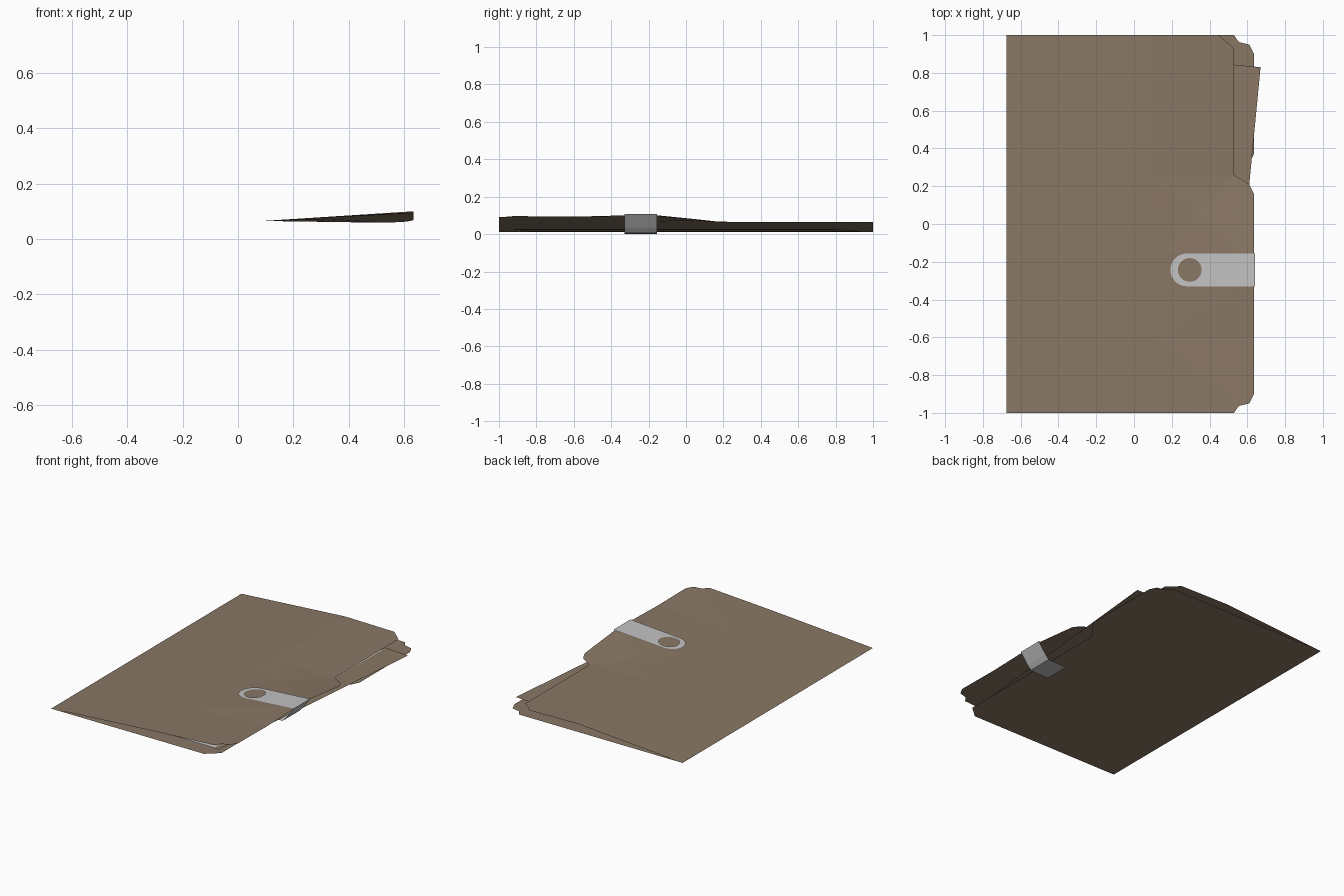
import bpy, bmesh, math
from mathutils import Vector

if "Cube" in bpy.data.objects:
    bpy.data.objects.remove(bpy.data.objects["Cube"])


def material(name, rgb):
    m = bpy.data.materials.new(name)
    m.diffuse_color = (*rgb, 1)
    m.use_nodes = True
    m.node_tree.nodes["Principled BSDF"].inputs["Base Color"].default_value = m.diffuse_color
    return m


BROWN = material("brown card", (0.25, 0.185, 0.13))
GREY = material("light grey", (0.54, 0.54, 0.54))


def finish(bm, name, mat):
    mesh = bpy.data.meshes.new(name)
    bm.to_mesh(mesh)
    bm.free()
    mesh.materials.append(mat)
    ob = bpy.data.objects.new(name, mesh)
    bpy.context.collection.objects.link(ob)
    return ob


def sheet(name, outline, height, mat, x_cuts=(), y_cuts=()):
    """Thin sheet: flat outline, creased along cut lines, then lifted."""
    bm = bmesh.new()
    bm.faces.new([bm.verts.new((x, y, 0)) for x, y in outline])
    bm.normal_update()
    if bm.faces[:][0].normal.z < 0:
        bmesh.ops.reverse_faces(bm, faces=bm.faces[:])
    bmesh.ops.triangulate(bm, faces=bm.faces[:])
    for axis, cuts in (((1, 0, 0), x_cuts), ((0, 1, 0), y_cuts)):
        for c in cuts:
            geom = bm.verts[:] + bm.edges[:] + bm.faces[:]
            bmesh.ops.bisect_plane(bm, geom=geom, plane_co=Vector(axis) * c,
                                   plane_no=axis)
    for v in bm.verts:
        v.co.z = height(v.co.x, v.co.y)
    bmesh.ops.triangulate(bm, faces=bm.faces[:])
    return finish(bm, name, mat)


SPINE, BEND, EDGE = -0.675, 0.09, 0.635
# lift of the top cover's free edge along y
LIFT = [(-1, 0.032), (-0.6, 0.028), (-0.33, 0.035), (-0.15, 0.035),
        (0.05, 0.015), (0.25, -0.007), (1, -0.008)]


def lift(y):
    for (a, p), (b, q) in zip(LIFT, LIFT[1:]):
        if y <= b:
            return p + (q - p) * (y - a) / (b - a)
    return LIFT[-1][1]


def top_height(x, y):
    if x <= BEND:
        return 0.012 + 0.053 * (x - SPINE) / (BEND - SPINE)
    return 0.065 + lift(y) * (x - BEND) / (EDGE - BEND)


# top cover: long tab at the front, cut back behind
sheet("top_cover", [
    (SPINE, -1), (0.53, -1), (0.555, -0.963), (0.61, -0.95), (EDGE, -0.9),
    (EDGE, 0.16), (0.61, 0.21), (0.53, 0.26), (0.53, 0.93), (0.45, 1),
    (SPINE, 1)], top_height, BROWN, (BEND,), [y for y, _ in LIFT[1:-1]])

# bottom cover: tab at the back, cut back in front
sheet("bottom_cover", [
    (SPINE, -1), (0.45, -1), (0.53, -0.93), (0.53, 0.22), (0.56, 0.27),
    (0.61, 0.32), (EDGE, 0.37), (EDGE, 0.9), (0.61, 0.95), (0.555, 0.963),
    (0.53, 1), (SPINE, 1)], lambda x, y: 0.012, BROWN)


# inner sheets, slightly turned inside the folder
def turned(corner, width, length, angle):
    u = Vector((-math.cos(angle), math.sin(angle)))
    w = Vector((-math.sin(angle), -math.cos(angle)))
    c = Vector(corner)
    return [c, c + u * width, c + u * width + w * length, c + w * length]


TURN = math.radians(5.5)
sheet("inner_divider", turned((0.67, 0.83), 1.1, 1.76, TURN),
      lambda x, y: 0.019 + 0.01 * x, BROWN)
sheet("loose_paper", turned((0.50, 0.80), 0.95, 1.72, math.radians(1)),
      lambda x, y: 0.022 + 0.01 * x, GREY)

# clasp: pierced rounded strap on top, wrapping round the open edge
Y0, HALF, XR = -0.243, 0.087, 0.64
bm = bmesh.new()


def strap_vert(x, y):
    return bm.verts.new((x, y, 0.069 + 0.037 * (x - BEND) / (EDGE - BEND)))


def loop(points):
    vs = [strap_vert(*p) for p in points]
    return vs, [bm.edges.new((a, b)) for a, b in zip(vs, vs[1:] + vs[:1])]


arc = [(0.28 - HALF * math.sin(t), Y0 + HALF * math.cos(t))
       for t in (math.pi * i / 16 for i in range(17))]
rim, e1 = loop([(XR, Y0 + HALF)] + arc + [(XR, Y0 - HALF)])
_, e2 = loop([(0.295 + 0.063 * math.cos(t), Y0 + 0.063 * math.sin(t))
              for t in (math.tau * i / 24 for i in range(24))])
bmesh.ops.triangle_fill(bm, use_beauty=True, edges=e1 + e2, normal=(0, 0, 1))
a, b = rim[0], rim[-1]
for x, z in [(0.61, 0.065), (0.585, 0.032), (0.56, 0.005), (0.42, 0.0)]:
    c = bm.verts.new((x, Y0 + HALF, z))
    d = bm.verts.new((x, Y0 - HALF, z))
    bm.faces.new((a, b, d, c))
    a, b = c, d
bmesh.ops.recalc_face_normals(bm, faces=bm.faces[:])
finish(bm, "clasp", GREY)
